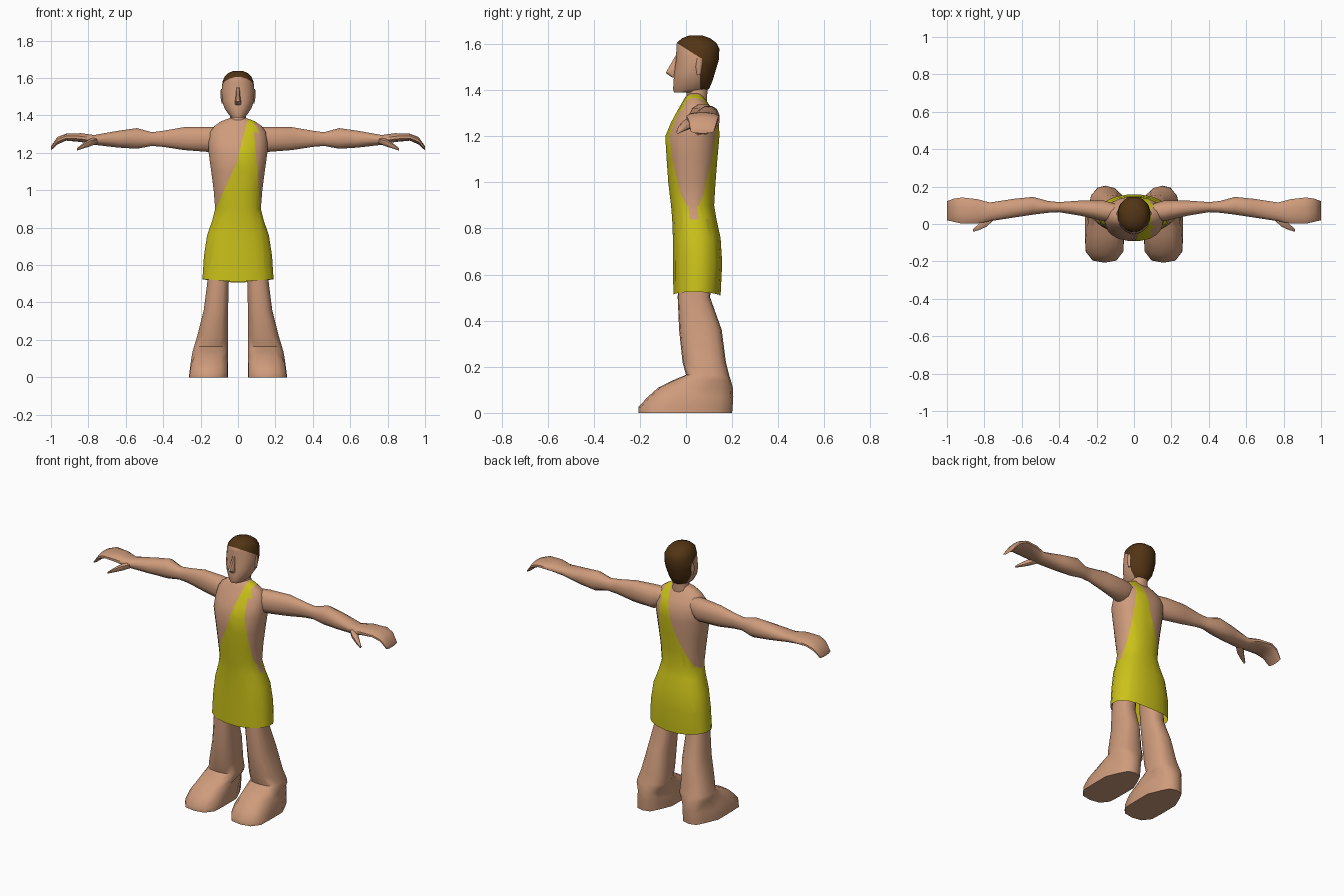
import bpy, bmesh, math
from mathutils import Vector


def material(name, rgb):
    m = bpy.data.materials.new(name)
    m.diffuse_color = (*rgb, 1)
    return m


SKIN = material("skin", (0.62, 0.33, 0.2))
CLOTH = material("yellow cloth", (0.6, 0.54, 0.01))
HAIR = material("brown hair", (0.085, 0.035, 0.007))


def loft(rings, axis="z", sides=16, power=2.3, sign=1, caps=(True, True)):
    """Skin rings of (position, a0, a1, b0, b1); a, b are the extents across the axis."""
    bm = bmesh.new()
    loops = []
    for p, a0, a1, b0, b1 in rings:
        loop = []
        for i in range(sides):
            t = 2 * math.pi * (i + 0.5) / sides
            c, s = math.cos(t), math.sin(t)
            u = math.copysign(abs(c) ** (2 / power), c)
            v = math.copysign(abs(s) ** (2 / power), s)
            k = 1 / math.cos(math.pi / sides)
            a = (a0 + a1) / 2 + (a1 - a0) / 2 * max(-1, min(1, u * k))
            b = (b0 + b1) / 2 + (b1 - b0) / 2 * max(-1, min(1, v * k))
            co = (a, b, p) if axis == "z" else (p, a, b)
            loop.append(bm.verts.new((co[0] * sign, co[1], co[2])))
        loops.append(loop)
    for l0, l1 in zip(loops, loops[1:]):
        for i in range(sides):
            j = (i + 1) % sides
            bm.faces.new((l0[i], l0[j], l1[j], l1[i]))
    for use, loop in zip(caps, (loops[0], loops[-1])):
        if use:
            bm.faces.new(loop)
    bmesh.ops.recalc_face_normals(bm, faces=bm.faces)
    return bm


def cut(bm, p, q, along):
    """Slice along the plane through p and q that contains the direction along."""
    n = (Vector(q) - Vector(p)).cross(Vector(along)).normalized()
    bmesh.ops.bisect_plane(bm, geom=bm.verts[:] + bm.edges[:] + bm.faces[:],
                           plane_co=p, plane_no=n, dist=1e-5)


def finish(bm, name, mats, angle=50):
    me = bpy.data.meshes.new(name)
    bm.to_mesh(me)
    bm.free()
    for m in mats:
        me.materials.append(m)
    ob = bpy.data.objects.new(name, me)
    bpy.context.collection.objects.link(ob)
    bpy.ops.object.select_all(action="DESELECT")
    ob.select_set(True)
    bpy.context.view_layer.objects.active = ob
    bpy.ops.object.shade_smooth_by_angle(angle=math.radians(angle))
    return ob


# Torso and one-shouldered tunic: z, half width, front, back
body = [(0.51, 0.19, -0.055, 0.15), (0.65, 0.182, -0.056, 0.157),
        (0.76, 0.165, -0.057, 0.15), (0.84, 0.137, -0.06, 0.132),
        (0.90, 0.122, -0.065, 0.122), (1.00, 0.13, -0.077, 0.128),
        (1.10, 0.143, -0.084, 0.136), (1.20, 0.157, -0.09, 0.145),
        (1.26, 0.158, -0.065, 0.143), (1.31, 0.15, -0.038, 0.12),
        (1.345, 0.125, -0.018, 0.095), (1.37, 0.088, -0.003, 0.078),
        (1.385, 0.045, 0.01, 0.07)]
bm = loft([(z, -w, w, f, b) for z, w, f, b in body], sides=20, caps=(False, True))
for v in bm.verts:                      # hem rises a little at the sides
    if v.co.z < 0.52:
        v.co.z += 0.015 * abs(v.co.x) / 0.19 - 0.05 * max(0, v.co.y - 0.05)

Y = (0, 1, 0)
A = ((-0.12, 0, 0.90), (-0.01, 0, 1.14))      # lower slant of the neckline
B = ((-0.01, 0, 1.14), (0.05, 0, 1.37))       # upper slant
C = ((0.122, 0, 0.87), (0.095, 0, 1.20))      # arm opening
for p, q in (A, B, C):
    cut(bm, p, q, Y)


def line_x(line, z):
    p, q = line
    return p[0] + (q[0] - p[0]) * (z - p[2]) / (q[2] - p[2])


for f in bm.faces:
    c = f.calc_center_median()
    left = min(line_x(A, c.z), line_x(B, c.z))
    right = line_x(C, c.z) if c.z < 1.2 else max(0.095, line_x(C, c.z))
    cloth = c.z < 0.87 or (left < c.x < right and c.z < 1.383)
    f.material_index = 1 if cloth else 0
finish(bm, "torso_and_tunic", [SKIN, CLOTH], 60)

# Neck
finish(loft([(1.33, -0.06, 0.06, -0.005, 0.09), (1.38, -0.043, 0.043, 0.002, 0.092),
             (1.45, -0.045, 0.045, 0.0, 0.095)], sides=12), "neck", [SKIN])

# Head with hair cap: z, half width, front, back
skull = [(1.39, 0.036, -0.052, 0.06), (1.405, 0.05, -0.056, 0.1),
         (1.44, 0.073, -0.054, 0.115), (1.48, 0.085, -0.05, 0.127),
         (1.53, 0.088, -0.043, 0.142), (1.58, 0.083, -0.042, 0.145),
         (1.605, 0.073, -0.04, 0.132), (1.625, 0.055, -0.018, 0.105),
         (1.638, 0.025, 0.015, 0.07)]
bm = loft([(z, -w, w, f, b) for z, w, f, b in skull], power=2.15)
X = (1, 0, 0)
cut(bm, (0, -0.04, 1.605), (0, 0.055, 1.545), X)
cut(bm, (0, 0.06, 1.4), (0, 0.06, 1.6), X)
for f in bm.faces:
    c = f.calc_center_median()
    top = 1.605 - (c.y + 0.04) * 0.06 / 0.095
    f.material_index = 1 if c.z > top or (c.y > 0.06 and c.z > 1.395) else 0
finish(bm, "head_and_hair", [SKIN, HAIR])

# Nose
finish(loft([(1.455, -0.014, 0.014, -0.06, -0.03), (1.475, -0.017, 0.017, -0.088, -0.03),
             (1.49, -0.013, 0.013, -0.08, -0.03), (1.55, -0.008, 0.008, -0.045, -0.03)],
            sides=8), "nose", [SKIN])

# Limbs, mirrored by sign
arm = [(0.09, 0.015, 0.105, 1.23, 1.335), (0.16, 0.015, 0.125, 1.205, 1.338),
       (0.29, 0.045, 0.125, 1.215, 1.337), (0.40, 0.063, 0.117, 1.232, 1.318),
       (0.46, 0.06, 0.123, 1.237, 1.31), (0.54, 0.05, 0.145, 1.222, 1.332),
       (0.64, 0.035, 0.135, 1.228, 1.318), (0.77, 0.015, 0.115, 1.243, 1.295),
       (0.84, 0.002, 0.133, 1.258, 1.305), (0.92, 0.002, 0.142, 1.265, 1.302),
       (0.965, 0.012, 0.135, 1.245, 1.285), (1.0, 0.02, 0.122, 1.213, 1.235)]
thumb = [(0.75, 0.02, 0.075, 1.25, 1.285), (0.79, -0.015, 0.04, 1.235, 1.275),
         (0.83, -0.033, 0.0, 1.222, 1.25), (0.862, -0.042, -0.028, 1.212, 1.224)]
leg = [(0.78, 0.03, 0.14, -0.03, 0.11), (0.50, 0.05, 0.165, -0.036, 0.105),
       (0.36, 0.053, 0.183, -0.03, 0.155), (0.22, 0.053, 0.218, -0.015, 0.173),
       (0.165, 0.053, 0.235, 0.0, 0.187), (0.14, 0.053, 0.242, -0.06, 0.195),
       (0.11, 0.053, 0.248, -0.12, 0.203), (0.07, 0.053, 0.254, -0.165, 0.205),
       (0.025, 0.053, 0.26, -0.207, 0.202), (0.0, 0.053, 0.262, -0.207, 0.2)]
for side, s in (("left", 1), ("right", -1)):
    finish(loft(arm, "x", 12, 2.2, s), side + "_arm", [SKIN])
    finish(loft(thumb, "x", 8, 2.2, s), side + "_thumb", [SKIN])
    bm = loft(leg, "z", 14, 2.5, s)
    for v in bm.verts:                  # toes squared off, heel narrowed
        if v.co.z < 0.13:
            if v.co.y > 0.08:
                v.co.x += (s * 0.155 - v.co.x) * 0.2
            elif v.co.y < -0.08:
                v.co.x += (v.co.x - s * 0.155) * 0.15
                v.co.x = s * min(0.26, max(0.055, v.co.x * s))
    finish(bm, side + "_leg_and_foot", [SKIN])

# Ears
for side, s in (("left", 1), ("right", -1)):
    finish(loft([(1.465, 0.07, 0.088, 0.048, 0.062), (1.50, 0.07, 0.094, 0.042, 0.07),
                 (1.54, 0.07, 0.092, 0.045, 0.072)], "z", 8, 2, s), side + "_ear", [SKIN])
